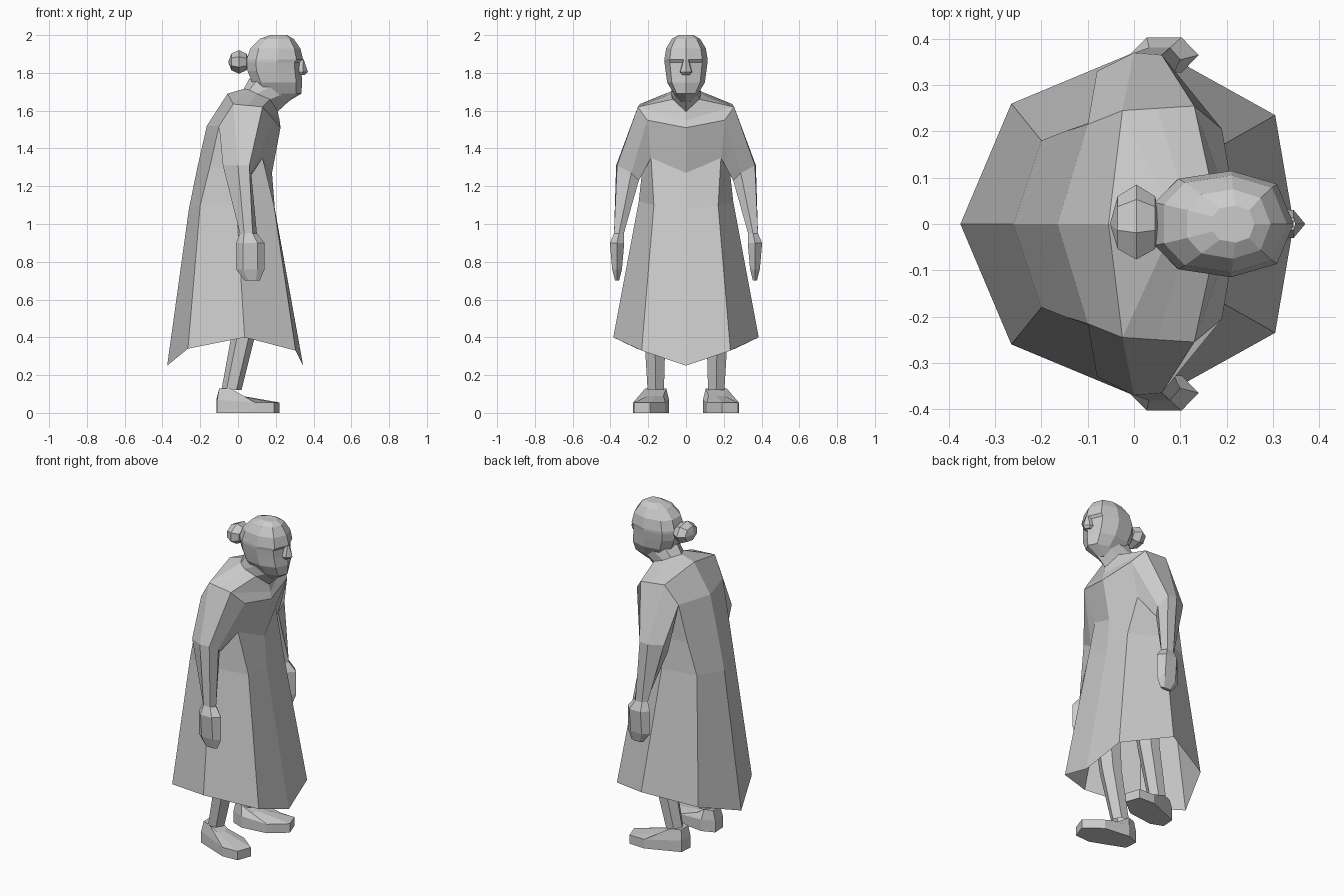
import bpy
import bmesh
from math import cos, sin, radians
from mathutils import Matrix, Vector

default_cube = bpy.data.objects.get("Cube")
if default_cube:
    bpy.data.objects.remove(default_cube, do_unlink=True)

# One plain grey for the whole figure
GREY = (0.6, 0.6, 0.6, 1.0)
grey = bpy.data.materials.new("plain_grey")
grey.use_nodes = True
grey.diffuse_color = GREY
grey.node_tree.nodes["Principled BSDF"].inputs["Base Color"].default_value = GREY


def finish(name, bm, mirrored=True):
    """Turn a bmesh into a flat shaded object, mirrored across the body."""
    bmesh.ops.recalc_face_normals(bm, faces=bm.faces)
    mesh = bpy.data.meshes.new(name)
    bm.to_mesh(mesh)
    bm.free()
    mesh.materials.append(grey)
    obj = bpy.data.objects.new(name, mesh)
    bpy.context.collection.objects.link(obj)
    if mirrored:
        mod = obj.modifiers.new("Mirror", 'MIRROR')
        mod.use_axis = (False, True, False)
        mod.use_clip = True
        mod.merge_threshold = 0.001
    return obj


def loft(name, rings, closed=True, cap_start=False, cap_end=False):
    """Skin a list of rings (in centimetres) with quads."""
    bm = bmesh.new()
    rows = [[bm.verts.new(Vector(point) / 100) for point in ring] for ring in rings]
    count = len(rows[0])
    for low, high in zip(rows, rows[1:]):
        for i in range(count if closed else count - 1):
            j = (i + 1) % count
            bm.faces.new((low[i], low[j], high[j], high[i]))
    if cap_start:
        bm.faces.new(rows[0])
    if cap_end:
        bm.faces.new(rows[-1])
    return finish(name, bm)


def hexagon(x, y, z, rx, ry):
    """Six points around an upright axis, starting at the front."""
    angles = [radians(60 * i) for i in range(6)]
    return [(x + rx * cos(a), y + ry * sin(a), z) for a in angles]


def skull_ring(z, front, back, half_width):
    """Half outline of the head, from the nose line to the nape."""
    middle = front * 0.55 + back * 0.45
    return [(front, 0, z),
            (front - 0.12 * (front - back), half_width * 0.75, z),
            (middle, half_width, z),
            (back + 0.17 * (front - back), half_width * 0.85, z),
            (back, half_width * 0.4, z),
            (back, 0, z)]


# Shared shoulder corners, used by both robe and sleeve
chest_corner = (19, 20.5, 155)
shoulder_front = (13, 25.5, 162)
shoulder_back = (-2.5, 24.5, 163.5)
blade_corner = (-10, 21.5, 152)
armpit_front = (13, 18.5, 135)

# Robe: half rings from front centre to back centre, hem upwards
neckline = [(21, 0, 159.5), (17, 7, 166), (10, 8, 169), (6, 6, 171), (3, 0, 171.5)]
loft("robe", [
    [(34.5, 0, 25), (30.5, 23.5, 33), (3.5, 38.5, 40), (-26.5, 26, 34), (-37.5, 0, 25)],
    [(19.5, 0, 108), (19, 17, 110), (-1, 25, 112), (-20, 18, 110), (-26, 0, 108)],
    [(18, 0, 127), armpit_front, (1, 23, 130), (-15, 20, 130), (-21.5, 0, 130)],
    [(22.5, 0, 151), chest_corner, (3, 24, 150), blade_corner, (-16.5, 0, 152)],
    [(22, 0, 155), shoulder_front, (5, 25, 162.7), shoulder_back, (-5.5, 0, 169)],
    neckline,
], closed=False)

# Sleeves, from shoulder to elbow
elbow = [(7, 29, 127), (6, 36.5, 131), (0, 37, 131),
         (-8, 33, 131), (-6, 26, 124), (5, 25, 123)]
loft("sleeves", [
    [chest_corner, shoulder_front, shoulder_back, blade_corner, (-5, 20, 135), armpit_front],
    elbow,
])

# Forearms and mitten hands
wrist = hexagon(5.5, 35.5, 95, 4.5, 3)
loft("forearms", [elbow, wrist])
loft("hands", [
    wrist,
    hexagon(6.5, 36.5, 90, 7.5, 4.4),
    hexagon(6.5, 36.5, 76, 7.5, 3),
    hexagon(7.5, 36.5, 70, 4, 1.2),
], cap_end=True)

# Legs, reaching up inside the robe
loft("legs", [
    hexagon(-3.5, 16, 12, 5.3, 5),
    hexagon(3, 16.5, 42, 6.3, 6.5),
    hexagon(7, 16, 75, 8, 8),
], cap_end=True)

# Shoes with turned out toes and an ankle collar
sole = [(-11.5, 12), (-11, 20), (9, 28), (19, 27.5), (22, 19), (12, 11), (-4, 9)]
collar = [(-10, 12), (-10, 19), (-4, 21.5), (1, 20), (2, 16), (1, 12), (-5, 10.5)]
loft("shoes", [
    [(x, y, 0) for x, y in sole],
    [(x, y, 5.5 if x > 0 else 7) for x, y in sole],
    [(x, y, 9 if x > 0 else 13) for x, y in collar],
    hexagon(-3.5, 16, 14, 5, 5) + [(-3.5, 16, 14)],
][:3], cap_start=True, cap_end=True)

# Neck
loft("neck", [
    neckline,
    [(27, 0, 165), (24, 5.5, 169), (18, 7.5, 173), (10, 6.5, 176), (6, 0, 177)],
], closed=False)

# Head, chin to crown: height, front, back, half width
levels = [
    (164.5, 26, 14, 3), (169, 33.5, 11, 6.5), (175, 34, 7.5, 10),
    (181, 33.5, 5, 10.8), (185.5, 33.3, 4.5, 11.4), (187, 34.5, 4.5, 11.5),
    (193, 33, 6.5, 10.5), (198, 29.5, 11.5, 7.5), (200, 26, 17, 4),
]
loft("head", [skull_ring(*level) for level in levels],
     closed=False, cap_start=True, cap_end=True)

# Nose: half wedge from bridge to tip
loft("nose", [
    [(34.8, 0, 187), (34.5, 1.2, 187), (32, 1.6, 187)],
    [(37, 0, 180.5), (34.5, 3, 180.5), (32, 3.2, 180.5)],
    [(35.5, 0, 179), (34, 2, 179), (32, 2, 179)],
], closed=False, cap_end=True)

# Hair bun at the back of the head
bm = bmesh.new()
bmesh.ops.create_uvsphere(bm, u_segments=7, v_segments=4, radius=1)
bmesh.ops.rotate(bm, verts=bm.verts, matrix=Matrix.Rotation(radians(90), 3, 'Y'))
bmesh.ops.scale(bm, verts=bm.verts, vec=(0.057, 0.085, 0.064))
bmesh.ops.translate(bm, verts=bm.verts, vec=(0.005, 0, 1.858))
finish("hair_bun", bm, mirrored=False)
